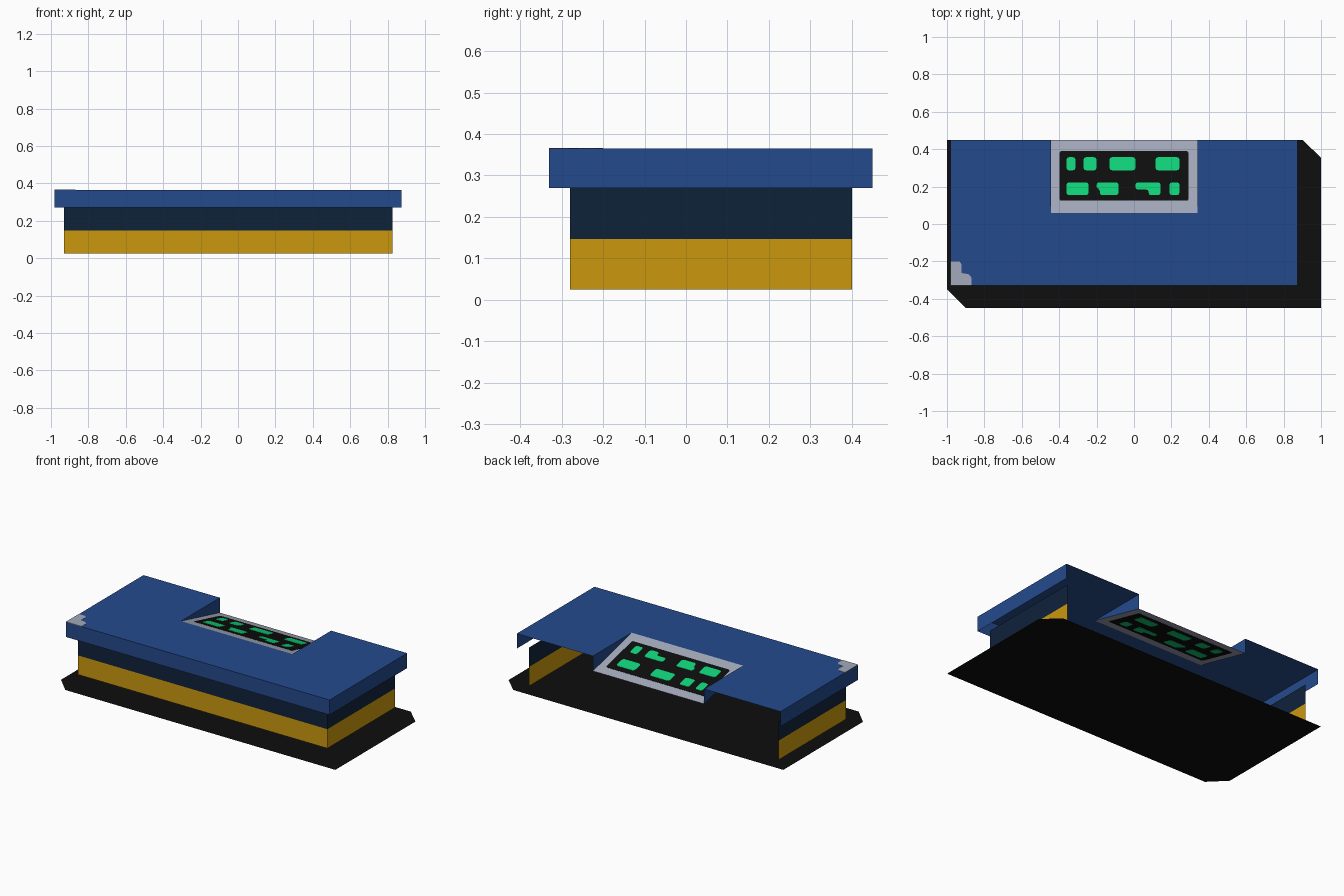
import bpy, bmesh

if "Cube" in bpy.data.objects:
    bpy.data.objects.remove(bpy.data.objects["Cube"])


def material(name, srgb):
    m = bpy.data.materials.new(name)
    lin = [((c / 255 + 0.055) / 1.055) ** 2.4 if c > 10 else c / 255 / 12.92 for c in srgb]
    m.diffuse_color = (*lin, 1)
    m.use_nodes = True
    m.node_tree.nodes["Principled BSDF"].inputs["Base Color"].default_value = m.diffuse_color
    return m


BLUE = material("roof blue", (36, 74, 140))
NAVY = material("dark navy", (15, 34, 58))
GOLD = material("gold", (203, 153, 14))
BLACK = material("black", (14, 14, 14))
SILVER = material("silver grey", (163, 170, 187))
GREEN = material("screen green", (16, 210, 121))

ROOF_Z, EAVE_Z, BAND_Z, FOOT_Z = 0.365, 0.27, 0.147, 0.025
X0, X1, Y0, Y1 = -0.98, 0.875, -0.33, 0.45      # roof outline
PX0, PX1, PY = -0.443, 0.34, 0.06               # recessed sloping panel


def finish(name, bm, mat):
    me = bpy.data.meshes.new(name)
    bm.to_mesh(me)
    bm.free()
    me.materials.append(mat)
    ob = bpy.data.objects.new(name, me)
    bpy.context.collection.objects.link(ob)
    return ob


def add_face(bm, pts):
    return bm.faces.new([bm.verts.new(p) for p in pts])


def sheet(name, faces, mat):
    bm = bmesh.new()
    for pts in faces:
        add_face(bm, pts)
    bmesh.ops.remove_doubles(bm, verts=bm.verts, dist=1e-5)
    return finish(name, bm, mat)


def strip(path, z0, z1):
    """Upright faces along an open plan path."""
    return [[(*a, z0), (*b, z0), (*b, z1), (*a, z1)] for a, b in zip(path, path[1:])]


def slope_z(x, y):
    return ROOF_Z - (y - PY) * (ROOF_Z - EAVE_Z) / (Y1 - PY)


def flat_z(x, y):
    return ROOF_Z


def plate(name, outlines, mat, half, height, radius=0.0):
    """Thin slabs straddling a surface, so they show from both sides."""
    bm = bmesh.new()
    for pts in outlines:
        add_face(bm, [(x, y, 0) for x, y in pts])
    if radius:
        bmesh.ops.bevel(bm, geom=bm.verts[:], offset=radius, segments=2,
                        profile=0.5, affect='VERTICES')
    for v in bm.verts:
        v.co.z = height(v.co.x, v.co.y) - half
    ext = bmesh.ops.extrude_face_region(bm, geom=bm.faces[:], use_keep_orig=True)
    for g in ext["geom"]:
        if isinstance(g, bmesh.types.BMVert):
            g.co.z += 2 * half
    bmesh.ops.recalc_face_normals(bm, faces=bm.faces)
    return finish(name, bm, mat)


def rect(x0, x1, y0, y1):
    return [(x0, y0), (x1, y0), (x1, y1), (x0, y1)]


# Ground slab outline with two clipped corners
sheet("ground_sheet", [[(-0.9, -0.45, 0), (1, -0.45, 0), (1, 0.355, 0),
                        (0.9, 0.45, 0), (-1, 0.45, 0), (-1, -0.35, 0)]], BLACK)

# Walls: left, front and right, open at the back
wall = [(-0.93, 0.40), (-0.93, -0.28), (0.825, -0.28), (0.825, 0.40)]
sheet("lower_wall", strip(wall, FOOT_Z, BAND_Z), GOLD)
sheet("upper_wall", strip(wall, BAND_Z, EAVE_Z), NAVY)

# Roof: notched top, skirts on three sides, triangular cheeks beside the panel
top = [(X0, Y0), (X1, Y0), (X1, Y1), (PX1, Y1), (PX1, PY), (PX0, PY), (PX0, Y1), (X0, Y1)]
roof = [[(x, y, ROOF_Z) for x, y in top]]
roof += strip([(X0, Y1), (X0, Y0), (X1, Y0), (X1, Y1)], EAVE_Z, ROOF_Z)
roof.append([(PX0, PY, ROOF_Z), (PX0, Y1, EAVE_Z), (PX0, Y1, ROOF_Z)])
roof.append([(PX1, PY, ROOF_Z), (PX1, Y1, ROOF_Z), (PX1, Y1, EAVE_Z)])
sheet("roof", roof, BLUE)

# Sloping panel with its dark screen
sheet("panel_frame", [[(x, y, slope_z(x, y)) for x, y in rect(PX0, PX1, PY, Y1)]], SILVER)
plate("panel_screen", [rect(-0.398, 0.291, 0.125, 0.389)], BLACK, 0.0015, slope_z, 0.008)

# Green screen blocks in two rows
T0, T1, B0, B1 = 0.287, 0.357, 0.154, 0.223
blocks = [rect(a, b, T0, T1) for a, b in
          ((-0.361, -0.313), (-0.27, -0.20), (-0.131, 0.008), (0.115, 0.243))]
blocks += [rect(a, b, B0, B1) for a, b in ((-0.361, -0.243), (0.19, 0.243))]
blocks += [[(s, B0), (b, B0), (b, B1), (a, B1), (a, m), (s, m)] for a, s, b, m in
           ((-0.20, -0.183, -0.083, 0.188), (0.008, 0.078, 0.142, 0.184))]
plate("screen_blocks", blocks, GREEN, 0.003, slope_z, 0.013)

# Silver patch on the front left roof corner
plate("roof_corner_patch", [[(X0, Y0), (-0.87, Y0), (-0.87, -0.285), (-0.885, -0.268),
                             (-0.922, -0.262), (-0.922, -0.215), (-0.932, -0.20),
                             (X0, -0.20)]], SILVER, 0.0015, flat_z)
